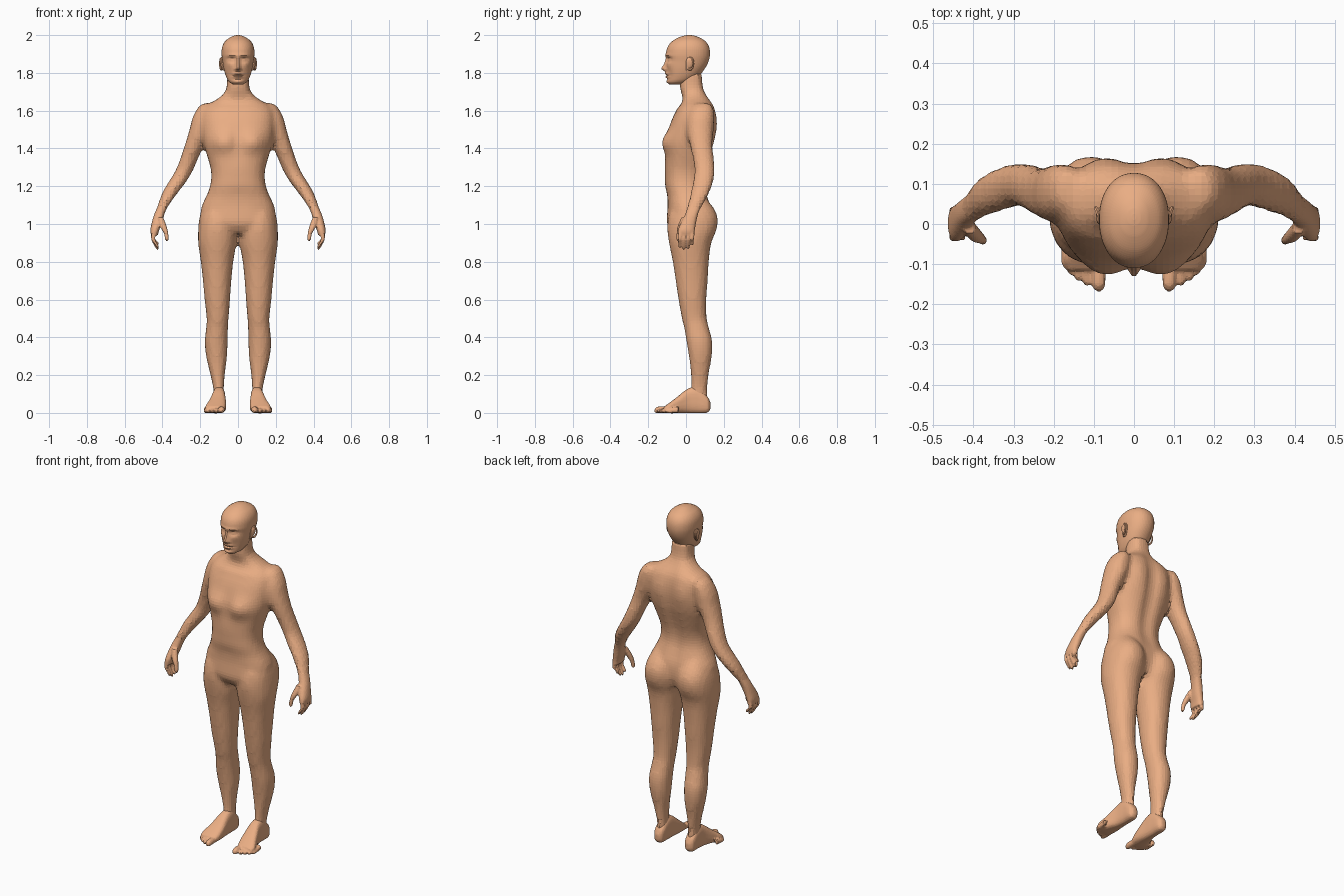
import bpy, bmesh, math

skin = bpy.data.materials.new("skin")
skin.diffuse_color = (0.82, 0.42, 0.23, 1)


def smooth_sections(secs, steps):
    # Hermite interpolation through the given cross-sections
    n = len(secs)

    def slope(i, k):
        a, b = secs[max(i - 1, 0)], secs[min(i + 1, n - 1)]
        return (b[k] - a[k]) / (b[0] - a[0])
    out = []
    for i in range(n - 1):
        p, q = secs[i], secs[i + 1]
        h = q[0] - p[0]
        for j in range(steps):
            u = j / steps
            row = [p[0] + h * u]
            for k in range(1, 5):
                row.append((2*u**3 - 3*u**2 + 1) * p[k] + (u**3 - 2*u*u + u) * h * slope(i, k)
                           + (3*u*u - 2*u**3) * q[k] + (u**3 - u*u) * h * slope(i + 1, k))
            out.append(row)
    out.append(list(secs[-1]))
    return out


def loft(bm, secs, axis='z', sides=24, steps=4, power=2.3, bumps=(), mirror=False):
    # section = (position, x0, x1, b0, b1); bump = (x, z, facing, amount, sx, sz)
    for sx in ((1, -1) if mirror else (1,)):
        rings = []
        for t, a0, a1, b0, b1 in smooth_sections(secs, steps):
            ring = []
            for i in range(sides):
                ang = 2 * math.pi * (i + 0.5) / sides
                c, s = math.cos(ang), math.sin(ang)
                a = (a0 + a1) / 2 + (a1 - a0) / 2 * math.copysign(abs(c) ** (2 / power), c)
                b = (b0 + b1) / 2 + (b1 - b0) / 2 * math.copysign(abs(s) ** (2 / power), s)
                for bx, bz, face, amt, wx, wz in bumps:
                    w = max(0, face * s) ** 0.5
                    b += face * amt * w * math.exp(-((a - bx) / wx) ** 2 / 2 - ((t - bz) / wz) ** 2 / 2)
                co = (sx * a, b, t) if axis == 'z' else (sx * a, t, b)
                ring.append(bm.verts.new(co))
            rings.append(ring)
        for r, q in zip(rings, rings[1:]):
            for i in range(sides):
                j = (i + 1) % sides
                bm.faces.new((r[i], r[j], q[j], q[i]))
        bm.faces.new(rings[0])
        bm.faces.new(rings[-1])


def both(*bumps):
    return [(s * b[0],) + b[1:] for b in bumps for s in (1, -1)]


def finish(bm, name, voxel=0, iterations=2):
    bmesh.ops.recalc_face_normals(bm, faces=bm.faces)
    me = bpy.data.meshes.new(name)
    bm.to_mesh(me)
    bm.free()
    me.materials.append(skin)
    ob = bpy.data.objects.new(name, me)
    bpy.context.collection.objects.link(ob)
    if voxel:
        m = ob.modifiers.new("blend", 'REMESH')
        m.mode = 'VOXEL'
        m.voxel_size = voxel
        s = ob.modifiers.new("soften", 'SMOOTH')
        s.factor = 0.5
        s.iterations = iterations
    return ob


# Torso and neck
body = bmesh.new()
torso = [(0.95, .16, -.07, .11), (1.0, .203, -.10, .13), (1.05, .20, -.10, .135),
         (1.1, .19, -.097, .13), (1.15, .166, -.10, .115), (1.2, .148, -.11, .102),
         (1.25, .141, -.112, .102), (1.3, .146, -.113, .112), (1.36, .163, -.111, .13),
         (1.43, .183, -.108, .15), (1.5, .192, -.093, .158), (1.56, .192, -.072, .158),
         (1.60, .185, -.05, .153), (1.63, .163, -.028, .145), (1.655, .12, -.018, .13),
         (1.685, .08, -.022, .11), (1.72, .061, -.032, .094), (1.80, .057, -.03, .085)]
loft(body, [(z, -w, w, f, b) for z, w, f, b in torso], sides=48, steps=3, power=2.4,
     bumps=both((.085, 1.435, -1, .03, .045, .036), (.085, 1.53, 1, .012, .04, .06),
                (.07, 1.612, -1, .008, .05, .008))
     + [(0, 1.43, -1, -.012, .02, .05), (0, 1.38, 1, -.02, .025, .2), (0, 1.16, -1, -.006, .01, .012)])

# Legs with buttocks
loft(body, [(1.13, .04, .165, -.06, .11), (1.08, .018, .19, -.08, .15), (1.03, .008, .205, -.095, .168),
            (.97, .005, .211, -.099, .162), (.9, .008, .211, -.09, .134), (.8, .025, .197, -.07, .121),
            (.7, .035, .186, -.055, .115), (.6, .042, .177, -.04, .108), (.5, .05, .166, -.022, .11),
            (.45, .053, .169, -.01, .122), (.38, .055, .176, .002, .139), (.3, .058, .169, .015, .137),
            (.2, .07, .146, .026, .12), (.13, .075, .131, .026, .113), (.07, .075, .127, .01, .115),
            (.03, .08, .12, .01, .11)], power=2.15, mirror=True)

# Arms
loft(body, [(1.64, .145, .18, .06, .12), (1.625, .13, .205, .035, .14), (1.57, .12, .238, .01, .149),
            (1.5, .135, .257, .005, .146), (1.42, .178, .281, .02, .14), (1.35, .21, .304, .036, .147),
            (1.28, .24, .333, .046, .151), (1.22, .277, .369, .036, .143), (1.17, .315, .399, .026, .125),
            (1.12, .352, .418, .014, .10), (1.08, .377, .432, .003, .076), (1.05, .39, .438, .0, .063)],
     power=2.1, mirror=True)
finish(body, "body", voxel=0.016, iterations=2)

# Hands: palm, fingers, thumb
hands = bmesh.new()
loft(hands, [(1.10, .372, .422, .012, .08), (1.05, .39, .444, -.005, .063), (1.0, .405, .458, -.03, .052),
             (.965, .418, .464, -.043, .047), (.94, .424, .46, -.042, .045)], mirror=True)
for y, tip in ((-.033, .875), (-.011, .864), (.011, .869), (.033, .888)):
    r = .0105
    loft(hands, [(.96, .43, .458, y - r, y + r), (.92, .438, .46, y - r, y + r),
                 (tip + .02, .425, .444, y - .009, y + .009), (tip + .006, .418, .434, y - .008, y + .008),
                 (tip - .002, .422, .428, y - .003, y + .003)], sides=10, mirror=True)
loft(hands, [(1.035, .395, .425, -.025, .01), (.985, .377, .412, -.045, -.012), (.95, .369, .392, -.05, -.025),
             (.92, .367, .386, -.051, -.031), (.908, .373, .38, -.045, -.037)], sides=12, mirror=True)
finish(hands, "hands", voxel=0.0055, iterations=2)

# Feet with toes
feet = bmesh.new()
loft(feet, [(.13, .088, .112, .02, .055), (.115, .073, .129, .002, .085), (.06, .068, .133, -.002, .135),
            (.01, .066, .138, -.002, .128), (-.05, .062, .158, -.002, .082), (-.09, .066, .174, -.002, .052),
            (-.115, .076, .168, .0, .034)], axis='y', power=2.8, mirror=True)
for x, tip, r in ((.088, -.167, .017), (.117, -.154, .0115), (.138, -.142, .011),
                  (.156, -.127, .0105), (.171, -.11, .01)):
    loft(feet, [(tip + .07, x - r, x + r, .0, .035), (tip + .02, x - r, x + r, -.001, 2 * r),
                (tip + .006, x - r * .8, x + r * .8, .0, 1.6 * r),
                (tip - .001, x - r * .3, x + r * .3, .005, r)], axis='y', sides=10, mirror=True)
finish(feet, "feet", voxel=0.006, iterations=2)

# Head with facial features
head = bmesh.new()
skull = [(1.738, .025, -.085, -.03), (1.752, .047, -.098, .02), (1.78, .063, -.103, .065),
         (1.82, .075, -.104, .098), (1.86, .082, -.104, .119), (1.9, .087, -.106, .127),
         (1.94, .083, -.096, .121), (1.97, .066, -.07, .1), (1.99, .038, -.033, .065),
         (1.998, .018, -.005, .04), (2.0, .005, .01, .025)]
face = both((.034, 1.872, -1, -.015, .016, .011), (.034, 1.870, -1, .008, .009, .006),
            (.032, 1.893, -1, .005, .02, .006), (.012, 1.818, -1, .007, .006, .006),
            (.045, 1.845, -1, .004, .014, .014), (.042, 1.79, -1, -.006, .014, .02))
face += [(0, 1.824, -1, .022, .009, .011), (0, 1.85, -1, .013, .008, .022),
         (0, 1.796, -1, .007, .018, .005), (0, 1.788, -1, -.006, .02, .0025),
         (0, 1.779, -1, .007, .015, .005), (0, 1.767, -1, -.005, .02, .005),
         (0, 1.752, -1, .006, .016, .008)]
loft(head, [(z, -w, w, f, b) for z, w, f, b in skull], sides=64, steps=6, power=2.15, bumps=face)
finish(head, "head")

# Ears: inner plate and raised rim
ears = bmesh.new()
loft(ears, [(1.812, .068, .08, .0, .018), (1.835, .07, .091, .0, .034), (1.865, .073, .095, .0, .042),
            (1.882, .076, .09, .01, .035)], sides=12, mirror=True)
finish(ears, "ears")
for side, name in ((1, "ear_rim_left"), (-1, "ear_rim_right")):
    bpy.ops.mesh.primitive_torus_add(major_segments=20, minor_segments=6, major_radius=.023,
                                     minor_radius=.005, location=(side * .088, .022, 1.848),
                                     rotation=(0, math.pi / 2, -side * math.radians(22)))
    rim = bpy.context.object
    rim.name = name
    rim.scale = (1.3, .85, 1)
    rim.data.materials.append(skin)
